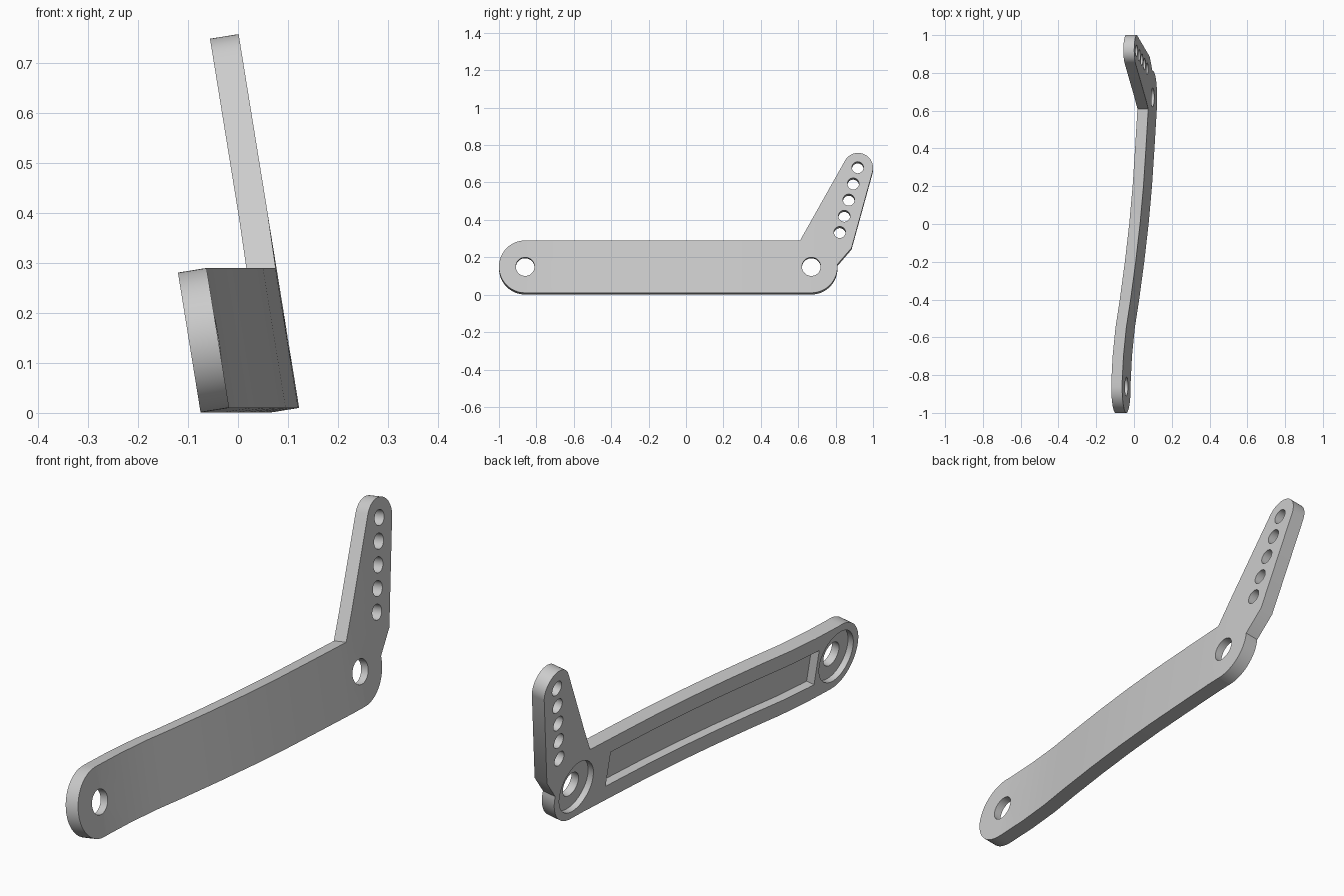
import bpy, bmesh, math
from mathutils import Vector

cube = bpy.data.objects.get("Cube")
if cube:
    bpy.data.objects.remove(cube, do_unlink=True)

THICK = 0.058
LEAN = math.radians(9.2)
FRONT, PIVOT, TIP = (-0.86, 0.15), (0.67, 0.15), (0.92, 0.678)
# sideways sweep along the length: (y, offset)
BOW = [(-0.84, 0.0), (-0.7, 0.007), (-0.55, 0.022), (-0.4, 0.045), (-0.2, 0.072),
       (0.0, 0.095), (0.2, 0.113), (0.4, 0.126), (0.6, 0.138), (0.67, 0.14)]

metal = bpy.data.materials.new("plain grey")
metal.use_nodes = True
grey = (0.6, 0.6, 0.6, 1)
metal.diffuse_color = grey
metal.node_tree.nodes["Principled BSDF"].inputs["Base Color"].default_value = grey


def arc(centre, radius, start, end, steps):
    angles = [math.radians(start + (end - start) * i / steps) for i in range(steps + 1)]
    return [(centre[0] + radius * math.cos(a), centre[1] + radius * math.sin(a)) for a in angles]


def prism(bm, outline, x0, x1):
    face = bm.faces.new([bm.verts.new((x0, y, z)) for y, z in outline])
    new = bmesh.ops.extrude_face_region(bm, geom=[face])["geom"]
    moved = [v for v in new if isinstance(v, bmesh.types.BMVert)]
    bmesh.ops.translate(bm, verts=moved, vec=(x1 - x0, 0, 0))


def make_object(name, bm):
    bmesh.ops.recalc_face_normals(bm, faces=bm.faces)
    mesh = bpy.data.meshes.new(name)
    bm.to_mesh(mesh)
    bm.free()
    obj = bpy.data.objects.new(name, mesh)
    bpy.context.collection.objects.link(obj)
    return obj


def cut(target, outline, x0, x1):
    bm = bmesh.new()
    prism(bm, outline, x0, x1)
    cutter = make_object("cutter", bm)
    cutter.hide_render = True
    mod = target.modifiers.new("cut", "BOOLEAN")
    mod.operation, mod.solver, mod.object = "DIFFERENCE", "EXACT", cutter
    bpy.context.view_layer.objects.active = target
    bpy.ops.object.modifier_apply(modifier=mod.name)
    bpy.data.objects.remove(cutter, do_unlink=True)


def bow(y):
    if y <= BOW[0][0]:
        return BOW[0][1]
    for (ya, a), (yb, b) in zip(BOW, BOW[1:]):
        if y <= yb:
            return a + (b - a) * (y - ya) / (yb - ya)
    return BOW[-1][1]


# flat lever plate with its upright arm
outline = arc(FRONT, 0.14, 90, 270, 32) + arc(PIVOT, 0.14, 270, 365, 18)
outline += [(0.885, 0.25)] + arc(TIP, 0.08, -15, 150, 28) + [(0.61, 0.29)]
bm = bmesh.new()
prism(bm, outline, -THICK, 0)
lever = make_object("lever_arm", bm)
lever.data.materials.append(metal)

# main holes with a counterbore on the hidden face
for centre in (FRONT, PIVOT):
    cut(lever, arc(centre, 0.108, 0, 350, 35), -0.1, -THICK + 0.025)
    cut(lever, arc(centre, 0.05, 0, 348, 29), -0.1, 0.1)

# adjustment holes up the arm
for i in range(5):
    centre = (0.918 - 0.024 * i, 0.68 - 0.0865 * i)
    cut(lever, arc(centre, 0.031, 0, 345, 23), -0.1, 0.1)

# long pocket on the same face as the counterbores
cut(lever, [(-0.735, 0.075), (0.47, 0.075), (0.47, 0.225), (-0.735, 0.225)], -0.1, -THICK + 0.035)

# slice across the length, then sweep and lean the plate
bm = bmesh.new()
bm.from_mesh(lever.data)
bmesh.ops.triangulate(bm, faces=bm.faces)
for y, _ in BOW:
    bmesh.ops.bisect_plane(bm, geom=bm.verts[:] + bm.edges[:] + bm.faces[:],
                           plane_co=(0, y, 0), plane_no=(0, 1, 0))
for v in bm.verts:
    x, y, z = v.co
    v.co = Vector((x * math.cos(LEAN) - z * math.tan(LEAN) + bow(y) - 0.016,
                   y, z + x * math.sin(LEAN)))
bm.to_mesh(lever.data)
bm.free()

bpy.ops.object.select_all(action="DESELECT")
lever.select_set(True)
bpy.context.view_layer.objects.active = lever
bpy.ops.object.shade_smooth_by_angle(angle=math.radians(30))
